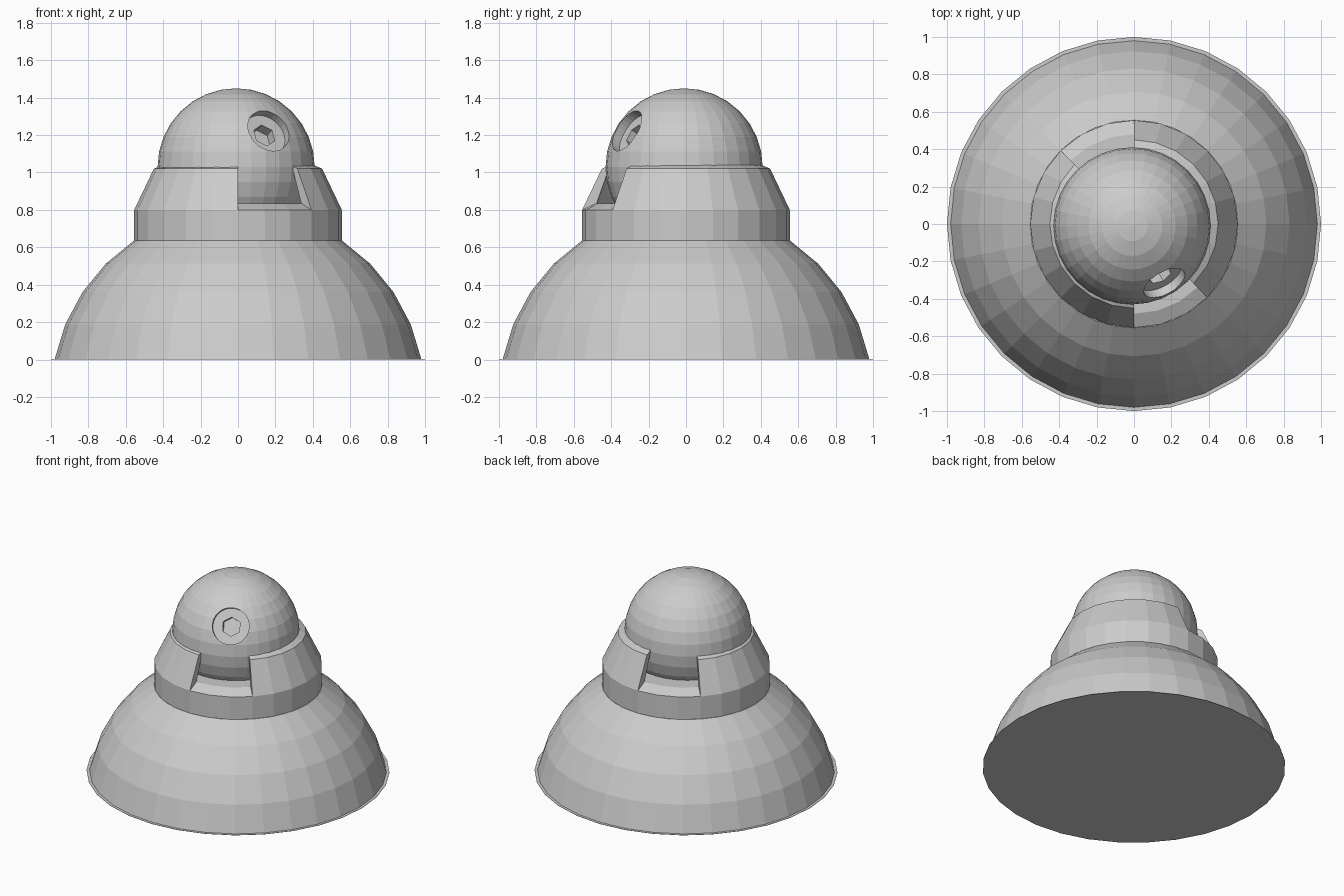
import bpy, bmesh, math
from mathutils import Vector

default = bpy.data.objects.get("Cube")
if default:
    bpy.data.objects.remove(default, do_unlink=True)

grey = bpy.data.materials.new("light grey")
grey.use_nodes = True
COLOUR = (0.6, 0.6, 0.6, 1)
grey.diffuse_color = COLOUR
grey.node_tree.nodes["Principled BSDF"].inputs["Base Color"].default_value = COLOUR


def lathe(name, profile, steps, start=0, sweep=360, loop=False):
    """Spin a (radius, height) profile; a partial sweep of a loop gets end caps."""
    bm = bmesh.new()
    full = sweep == 360
    columns = []
    for i in range(steps if full else steps + 1):
        a = math.radians(start + sweep * i / steps)
        columns.append([bm.verts.new((r * math.cos(a), r * math.sin(a), z))
                        for r, z in profile])
    n = len(profile)
    for i in range(steps):
        a, b = columns[i], columns[(i + 1) % len(columns)]
        for j in range(n if loop else n - 1):
            k = (j + 1) % n
            bm.faces.new((a[j], b[j], b[k], a[k]))
    if full:
        bm.faces.new([c[0] for c in reversed(columns)])
        bm.faces.new([c[-1] for c in columns])
    else:
        bm.faces.new(columns[0])
        bm.faces.new(list(reversed(columns[-1])))
    bmesh.ops.recalc_face_normals(bm, faces=bm.faces)
    mesh = bpy.data.meshes.new(name)
    bm.to_mesh(mesh)
    bm.free()
    obj = bpy.data.objects.new(name, mesh)
    bpy.context.collection.objects.link(obj)
    mesh.materials.append(grey)
    return obj


def bore(target, direction, radius, inner, sides):
    """Sink a straight hole toward the ball centre, ending at distance inner."""
    length = 0.3
    bpy.ops.mesh.primitive_cylinder_add(
        vertices=sides, radius=radius, depth=length,
        location=target.location + direction * (inner + length / 2),
        rotation=direction.to_track_quat('Z', 'Y').to_euler())
    cutter = bpy.context.object
    cutter.hide_render = True
    mod = target.modifiers.new("hole", 'BOOLEAN')
    mod.operation = 'DIFFERENCE'
    mod.solver = 'EXACT'
    mod.object = cutter
    bpy.context.view_layer.objects.active = target
    bpy.ops.object.modifier_apply(modifier=mod.name)
    bpy.data.objects.remove(cutter, do_unlink=True)


# Base plate and dome, a slice of a unit sphere
lathe("base_plate", [(1, 0), (1, 0.002)], 32)
ring = math.pi / 16
drop = math.sin(ring)
lathe("base_dome", [(math.cos(ring * i), math.sin(ring * i) - drop)
                    for i in range(1, 6)], 32)

# Collar with the ledge that shows in the notches
lathe("collar", [(0.555, 0.63), (0.555, 0.8), (0.48, 0.835), (0.3, 0.835)], 24)

# Two sloped jaws, leaving a notch between their ends
jaw = [(0.555, 0.8), (0.45, 1.02), (0.405, 1.04), (0.48, 0.83)]
for name, start in (("left_jaw", -45), ("right_jaw", 135)):
    lathe(name, jaw, 9, start, 135, loop=True)

# Ball with a round recess and a hexagonal socket
bpy.ops.mesh.primitive_uv_sphere_add(segments=32, ring_count=16, radius=0.42,
                                     location=(-0.01, -0.01, 1.03))
ball = bpy.context.object
ball.name = "ball"
ball.data.materials.append(grey)
aim = Vector((0.175, -0.31, 0.195)).normalized()
bore(ball, aim, 0.122, 0.35, 32)
bore(ball, aim, 0.064, 0.29, 6)
